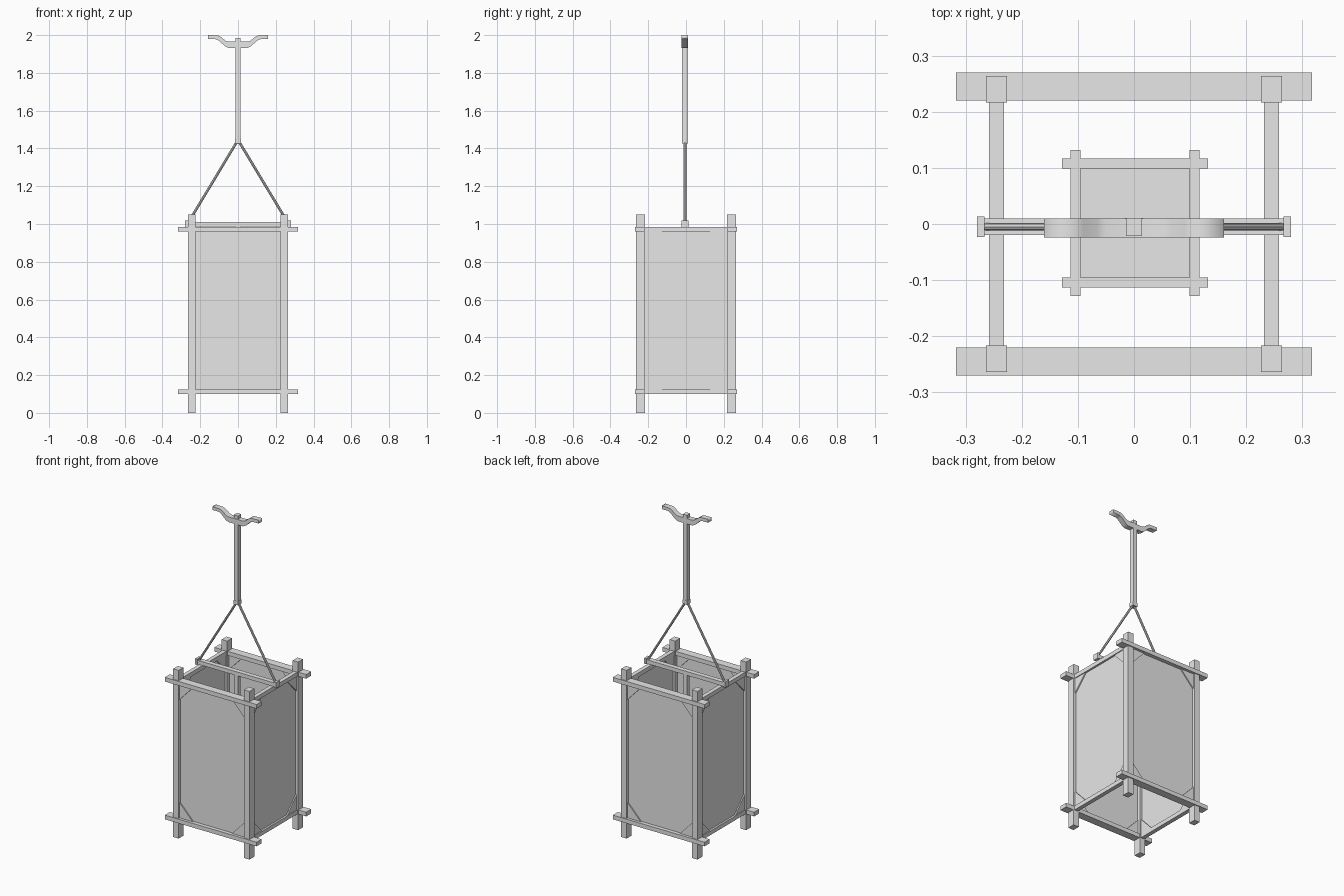
import bpy
import bmesh
from mathutils import Vector, Matrix

cube = bpy.data.objects.get("Cube")
if cube:
    bpy.data.objects.remove(cube, do_unlink=True)

grey = bpy.data.materials.new("plain_grey")
grey.use_nodes = True
COLOUR = (0.8, 0.8, 0.8, 1)
grey.diffuse_color = COLOUR
grey.node_tree.nodes["Principled BSDF"].inputs["Base Color"].default_value = COLOUR


def finish(name, bm):
    bmesh.ops.recalc_face_normals(bm, faces=bm.faces)
    mesh = bpy.data.meshes.new(name)
    bm.to_mesh(mesh)
    bm.free()
    mesh.materials.append(grey)
    obj = bpy.data.objects.new(name, mesh)
    bpy.context.collection.objects.link(obj)
    return obj


def box(name, centre, size):
    bm = bmesh.new()
    bmesh.ops.create_cube(bm, size=1)
    bmesh.ops.transform(bm, verts=bm.verts,
                        matrix=Matrix.Translation(centre) @ Matrix.Diagonal((*size, 1)))
    return finish(name, bm)


def rod(name, start, end, radius, sides=8):
    start, end = Vector(start), Vector(end)
    axis = end - start
    bm = bmesh.new()
    bmesh.ops.create_cone(bm, cap_ends=True, segments=sides, radius1=radius,
                          radius2=radius, depth=axis.length)
    turn = axis.to_track_quat('Z', 'Y').to_matrix().to_4x4()
    bmesh.ops.transform(bm, verts=bm.verts,
                        matrix=Matrix.Translation((start + end) / 2) @ turn)
    return finish(name, bm)


def prism(name, points, depth, matrix=Matrix()):
    """Outline in x and z, given thickness in y."""
    bm = bmesh.new()
    face = bm.faces.new([bm.verts.new((x, -depth / 2, z)) for x, z in points])
    out = bmesh.ops.extrude_face_region(bm, geom=[face])
    moved = [v for v in out["geom"] if isinstance(v, bmesh.types.BMVert)]
    bmesh.ops.translate(bm, verts=moved, vec=(0, depth, 0))
    bmesh.ops.transform(bm, verts=bm.verts, matrix=matrix)
    return finish(name, bm)


# Corner posts
for sx in (-1, 1):
    for sy in (-1, 1):
        box("corner_post", (sx * 0.245, sy * 0.24, 0.525), (0.038, 0.047, 1.05))

# Horizontal rails at the top and bottom
for z in (0.112, 0.972):
    for s in (-1, 1):
        box("long_rail", (0, s * 0.245, z), (0.634, 0.05, 0.026))
        box("side_rail", (s * 0.245, 0, z), (0.026, 0.45, 0.026))

# Paper panels with corner gussets on all four sides
for turn, half in ((0, 0.226), (90, 0.217), (180, 0.226), (270, 0.217)):
    spin = Matrix.Rotation(turn * 3.14159265 / 180, 4, 'Z')
    place = spin @ Matrix.Translation((0, -0.243, 0))
    prism("paper_panel", [(-half, 0.12), (half, 0.12), (half, 0.965), (-half, 0.965)],
          0.006, place)
    for sx in (-1, 1):
        for z, sz in ((0.12, 1), (0.965, -1)):
            corner = [(sx * half, z), (sx * (half - 0.095), z), (sx * half, z + sz * 0.1)]
            prism("corner_gusset", corner, 0.02, place)

# Carrying bar across the top, with bindings and slanted cords
Y = -0.005
box("carrying_bar", (0, Y, 0.998), (0.56, 0.03, 0.024))
for s in (-1, 1):
    box("bar_binding", (s * 0.273, Y, 1.0), (0.014, 0.036, 0.036))
    rod("cord", (s * 0.268, Y, 1.0), (0, Y, 1.445), 0.007)
box("cord_knot", (0, Y, 1.44), (0.032, 0.032, 0.025))

# Upright stick and curved hand grip
box("upright_stick", (0, Y, 1.71), (0.025, 0.03, 0.55))
upper = [(0.05, 1.965), (0.066, 1.97), (0.09, 1.99), (0.105, 1.998), (0.16, 2.0)]
lower = [(0.16, 1.979), (0.115, 1.978), (0.1, 1.97), (0.068, 1.94), (0.05, 1.932)]
right = upper + lower
grip = prism("hand_grip", right + [(-x, z) for x, z in reversed(right)], 0.034,
             Matrix.Translation((0, Y - 0.002, 0)))
for poly in grip.data.polygons:
    poly.use_smooth = abs(poly.normal.y) < 0.5
box("stick_top", (0, Y, 1.975), (0.028, 0.032, 0.022))

# Inner tray hung from the carrying bar
TRAY = 0.5
box("hanging_stem", (0, Y, 0.745), (0.025, 0.025, 0.49))
box("tray_plate", (0, 0.002, TRAY), (0.2, 0.2, 0.012))
for s in (-1, 1):
    box("tray_bar", (0.002, 0.002 + s * 0.106, TRAY), (0.26, 0.018, 0.02))
    box("tray_side_bar", (0.002 + s * 0.106, 0.002, TRAY), (0.018, 0.26, 0.02))
